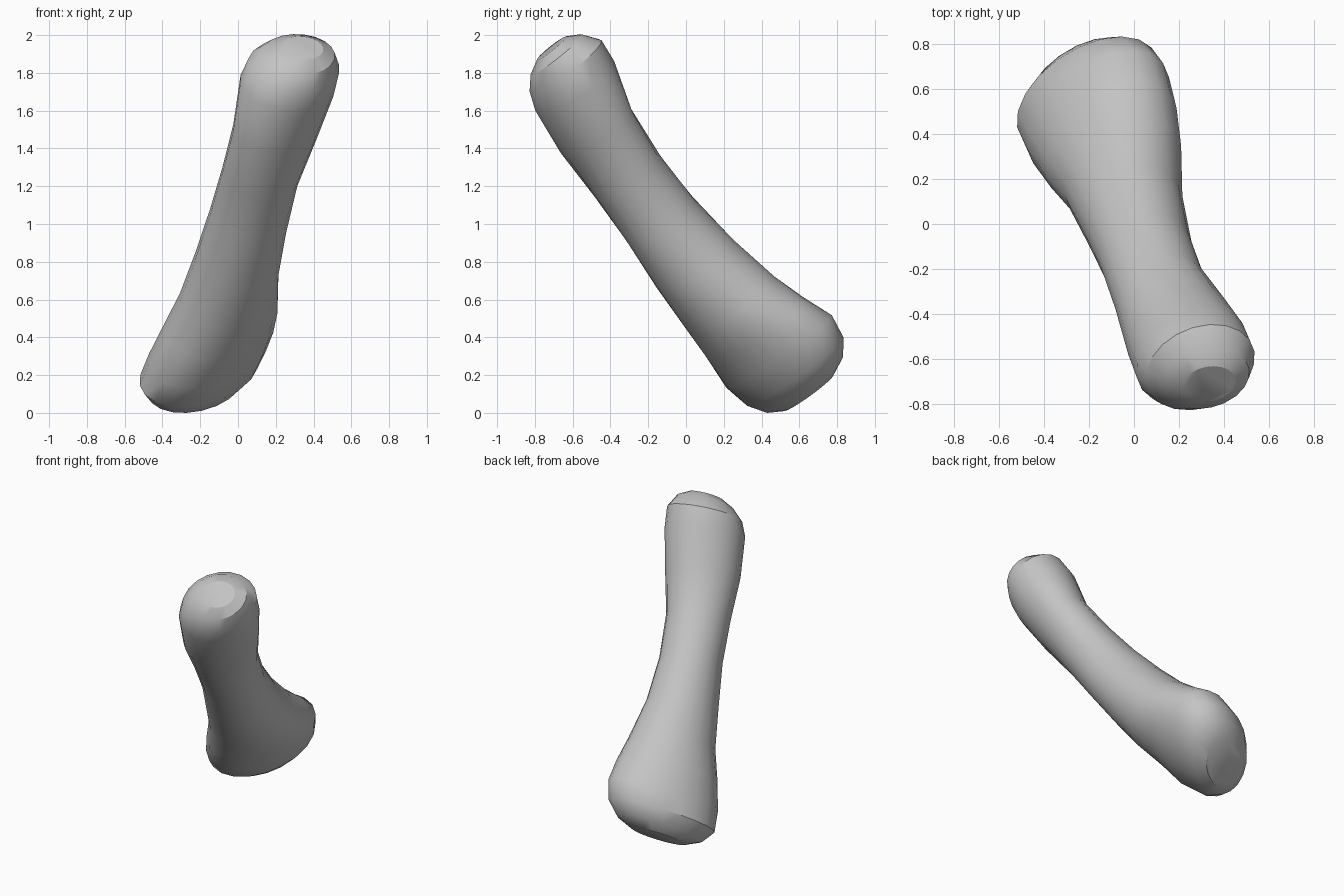
import bpy, bmesh, math
from mathutils import Vector

cube = bpy.data.objects.get("Cube")
if cube:
    bpy.data.objects.remove(cube, do_unlink=True)

# Bone axis, from the wide low end to the high end, and two cross directions
AXIS = Vector((0.254, -0.55, 0.794)).normalized()
SIDE = Vector((0, 1, 0)).cross(AXIS).normalized()
BACK = AXIS.cross(SIDE)
SIDES = 20

# Cross-sections: distance along axis, centre side, centre back,
# side radius, skew, back radius, lean of the ring towards the axis
SECTIONS = [
    (-0.33, -0.255, 0.56, 0.15, 0.06, 0.16, 0.13),
    (-0.28, -0.26, 0.565, 0.235, 0.1, 0.25, 0.13),
    (-0.195, -0.265, 0.565, 0.29, 0.125, 0.31, 0.13),
    (-0.05, -0.252, 0.557, 0.293, 0.125, 0.338, 0.11),
    (0.13, -0.235, 0.527, 0.282, 0.1, 0.305, 0.04),
    (0.32, -0.225, 0.495, 0.262, 0.05, 0.275, 0),
    (0.60, -0.247, 0.455, 0.228, 0.015, 0.243, 0),
    (0.90, -0.26, 0.433, 0.211, 0.0, 0.213, 0),
    (1.20, -0.272, 0.42, 0.204, 0.02, 0.208, 0),
    (1.50, -0.268, 0.42, 0.222, 0.06, 0.223, 0),
    (1.77, -0.282, 0.462, 0.251, 0.038, 0.25, 0),
    (1.89, -0.28, 0.483, 0.24, 0.03, 0.237, 0.08),
    (1.97, -0.275, 0.478, 0.19, 0.02, 0.175, 0.14),
    (2.015, -0.27, 0.478, 0.115, 0.01, 0.1, 0.14),
]

# Loft the rings into one closed skin
bm = bmesh.new()
rings = []
for along, side, back, r_side, skew, r_back, lean in SECTIONS:
    ring = []
    for i in range(SIDES):
        t = math.tau * i / SIDES
        u = r_side * math.cos(t)
        v = skew * math.cos(t) + r_back * math.sin(t)
        s = along + lean * (u + v * 0.7)
        ring.append(bm.verts.new(AXIS * s + SIDE * (side + u) + BACK * (back + v)))
    rings.append(ring)
for low, high in zip(rings, rings[1:]):
    for i in range(SIDES):
        j = (i + 1) % SIDES
        bm.faces.new((low[i], low[j], high[j], high[i]))
bm.faces.new(rings[0][::-1])
bm.faces.new(rings[-1])
bmesh.ops.recalc_face_normals(bm, faces=bm.faces)

# Stand it on the ground
floor = min(v.co.z for v in bm.verts)
bmesh.ops.translate(bm, verts=bm.verts, vec=(0, 0, -floor))
mesh = bpy.data.meshes.new("bone_shaft")
bm.to_mesh(mesh)
bm.free()
bone = bpy.data.objects.new("bone_shaft", mesh)
bpy.context.collection.objects.link(bone)

# Plain grey surface
grey = bpy.data.materials.new("plain_grey")
grey.use_nodes = True
color = (0.55, 0.55, 0.55, 1)
grey.diffuse_color = color
grey.node_tree.nodes["Principled BSDF"].inputs["Base Color"].default_value = color
mesh.materials.append(grey)

# Smooth shaft with crisp facets at the ends
bpy.ops.object.select_all(action='DESELECT')
bone.select_set(True)
bpy.context.view_layer.objects.active = bone
bpy.ops.object.shade_smooth_by_angle(angle=math.radians(30))
